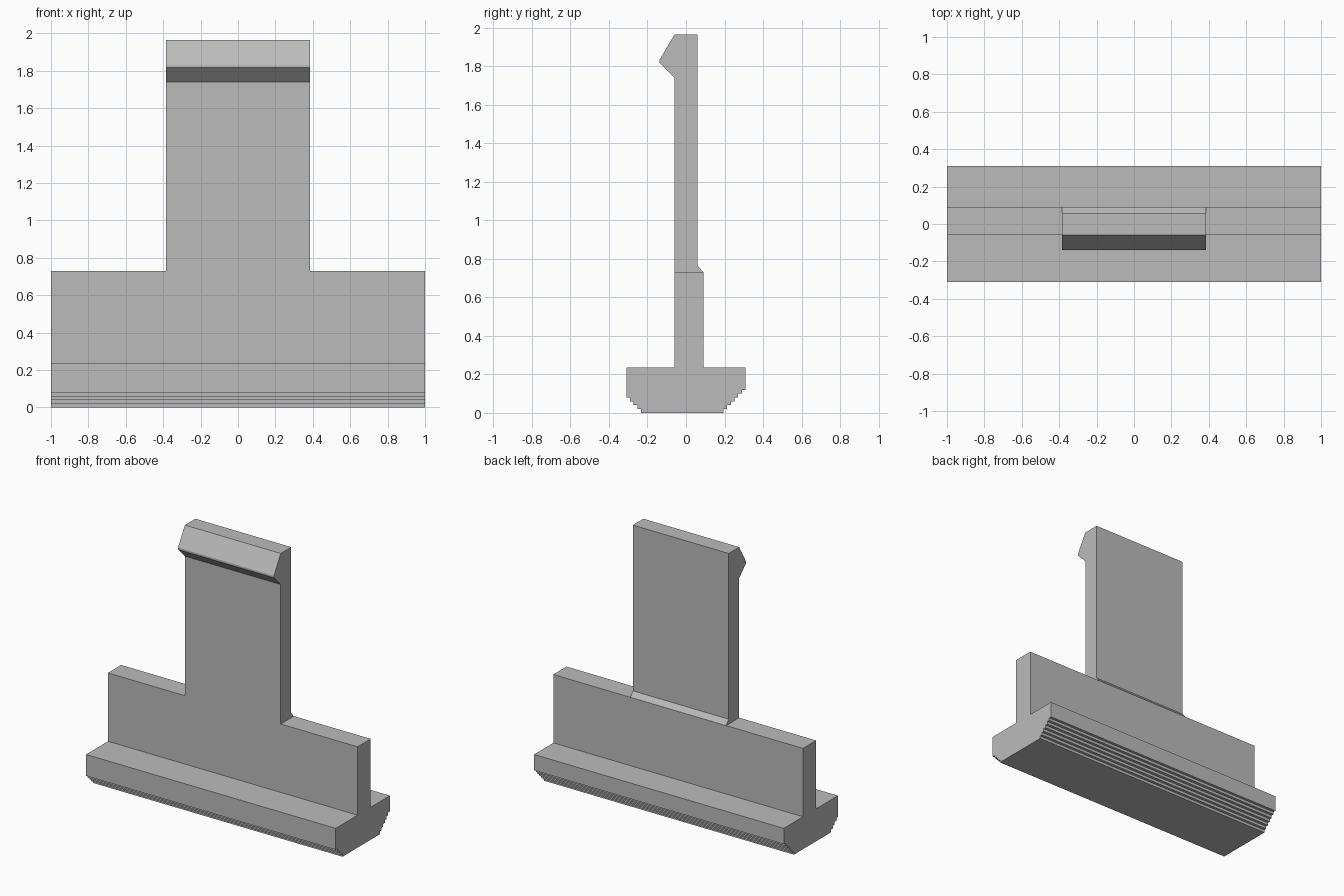
import bpy
import bmesh

cube = bpy.data.objects.get("Cube")
if cube:
    bpy.data.objects.remove(cube, do_unlink=True)

grey = bpy.data.materials.new("plain grey")
grey.use_nodes = True
colour = (0.5, 0.5, 0.5, 1)
grey.diffuse_color = colour
grey.node_tree.nodes["Principled BSDF"].inputs["Base Color"].default_value = colour


def extrude_profile(name, profile, half_width):
    """Sweep a closed (y, z) outline along x."""
    bm = bmesh.new()
    face = bm.faces.new([bm.verts.new((-half_width, y, z)) for y, z in profile])
    swept = bmesh.ops.extrude_face_region(bm, geom=[face])["geom"]
    verts = [v for v in swept if isinstance(v, bmesh.types.BMVert)]
    bmesh.ops.translate(bm, verts=verts, vec=(2 * half_width, 0, 0))
    bmesh.ops.recalc_face_normals(bm, faces=bm.faces)
    mesh = bpy.data.meshes.new(name)
    bm.to_mesh(mesh)
    bm.free()
    mesh.materials.append(grey)
    obj = bpy.data.objects.new(name, mesh)
    bpy.context.collection.objects.link(obj)
    return obj


def stairs(side, start, count, rise=0.02, run=0.0193):
    """Stepped lower edge, from the bottom face up and outwards."""
    points = [(side * start, 0)]
    for i in range(1, count + 1):
        points.append((side * (start + (i - 1) * run), i * rise))
        points.append((side * (start + i * run), i * rise))
    return points


# Foot and upright rail share one inverted T section with stepped lower edges
front, back, rail_top, foot_top = -0.06, 0.09, 0.73, 0.235
section = stairs(1, 0.194, 6)
section += [(0.31, foot_top), (back, foot_top), (back, rail_top),
            (front, rail_top), (front, foot_top), (-0.31, foot_top)]
section += reversed(stairs(-1, 0.233, 4))
extrude_profile("foot_and_rail", section, 1.0)

# Tall tongue with a hooked lip at the front and a small chamfer at the back
tongue = [(front, rail_top), (back, rail_top), (0.06, 0.765), (0.06, 1.965),
          (front, 1.965), (-0.138, 1.832), (-0.138, 1.818), (front, 1.74)]
extrude_profile("hooked_tongue", tongue, 0.384)
